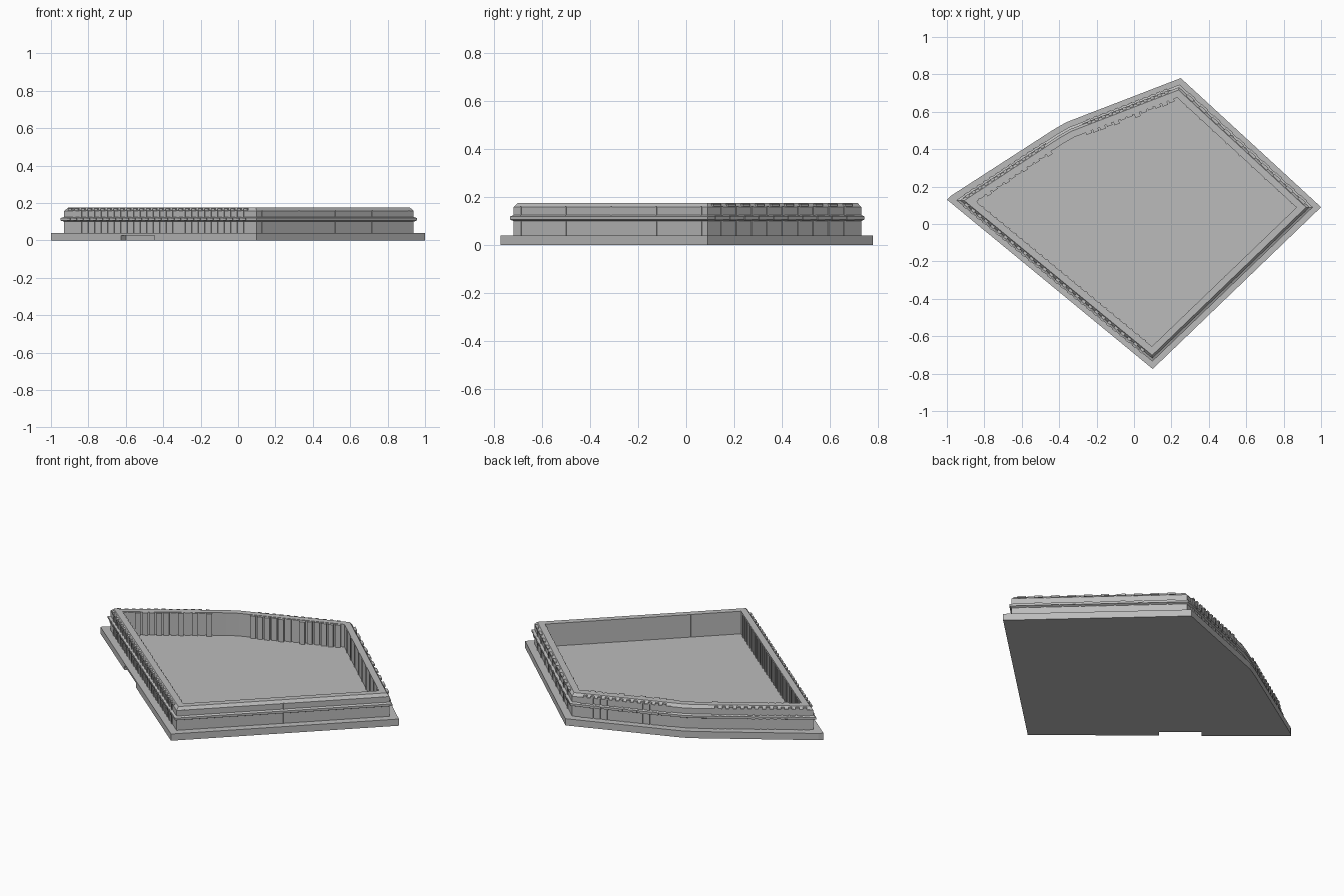
import bpy, bmesh, math, random
from mathutils import Vector, Matrix

random.seed(4)
if "Cube" in bpy.data.objects:
    bpy.data.objects.remove(bpy.data.objects["Cube"])

grey = bpy.data.materials.new("stone_grey")
grey.use_nodes = True
COLOUR = (0.5, 0.5, 0.5, 1)
grey.diffuse_color = COLOUR
grey.node_tree.nodes["Principled BSDF"].inputs["Base Color"].default_value = COLOUR

SOUTH, EAST, NORTH = Vector((0.1, -0.775)), Vector((1, 0.09)), Vector((0.25, 0.78))
BEND_A, BEND_B, WEST = Vector((-0.36, 0.545)), Vector((-0.43, 0.505)), Vector((-1, 0.13))
PLAN = [SOUTH, EAST, NORTH, BEND_A, BEND_B, WEST]
BASE_TOP, WALL_TOP = 0.04, 0.175


def finish(name, bm):
    bmesh.ops.recalc_face_normals(bm, faces=bm.faces)
    mesh = bpy.data.meshes.new(name)
    bm.to_mesh(mesh)
    bm.free()
    mesh.materials.append(grey)
    obj = bpy.data.objects.new(name, mesh)
    bpy.context.collection.objects.link(obj)
    return obj


def inward(a, b):
    d = (b - a).normalized()
    return d, Vector((-d.y, d.x))


def inset(points, dist):
    """Move every edge of a counterclockwise outline inward by dist."""
    result = []
    for i, p in enumerate(points):
        n1 = inward(points[i - 1], p)[1]
        n2 = inward(p, points[(i + 1) % len(points)])[1]
        result.append(p + (n1 + n2) * dist / (1 + n1.dot(n2)))
    return result


def add_box(bm, a, b, along, width, inset_from, inset_to, z0, z1):
    """Box standing on edge a-b, between two inset distances."""
    d, n = inward(a, b)
    c = a + d * along + n * (inset_from + inset_to) / 2
    turn = Matrix.Rotation(math.atan2(d.y, d.x), 4, "Z")
    size = Matrix.Diagonal((width, abs(inset_to - inset_from), z1 - z0, 1))
    place = Matrix.Translation((c.x, c.y, (z0 + z1) / 2))
    bmesh.ops.create_cube(bm, size=1, matrix=place @ turn @ size)


# Base slab with a clipped west corner
bm = bmesh.new()
outline = PLAN[:-1] + [Vector((-0.98, 0.15)), WEST, Vector((-0.985, 0.118))]
slab = bm.faces.new([bm.verts.new((p.x, p.y, 0)) for p in outline])
top = bmesh.ops.extrude_face_region(bm, geom=[slab])["geom"]
bmesh.ops.translate(bm, vec=(0, 0, BASE_TOP),
                    verts=[v for v in top if isinstance(v, bmesh.types.BMVert)])
base = finish("base_slab", bm)

# Shallow notch under the southwest edge
bm = bmesh.new()
add_box(bm, WEST, SOUTH, 0.6, 0.23, -0.04, 0.04, -0.05, 0.027)
cutter = finish("notch_cutter", bm)
cutter.hide_render = True
cut = base.modifiers.new("notch", "BOOLEAN")
cut.object, cut.operation, cut.solver = cutter, "DIFFERENCE", "EXACT"
bpy.context.view_layer.objects.active = base
bpy.ops.object.modifier_apply(modifier=cut.name)
bpy.data.objects.remove(cutter)

# Perimeter wall: one closed section (inset, height) carried round the plan
SECTION = [(0.042, 0.035), (0.042, 0.1), (0.03, 0.106), (0.03, 0.119), (0.042, 0.125),
           (0.042, 0.158), (0.055, WALL_TOP), (0.09, WALL_TOP), (0.09, 0.035)]
bm = bmesh.new()
rings = [[bm.verts.new((p.x, p.y, z)) for p in inset(PLAN, d)] for d, z in SECTION]
for r, ring in enumerate(rings):
    lower = rings[r - 1]
    for i in range(len(ring)):
        bm.faces.new((lower[i - 1], lower[i], ring[i], ring[i - 1]))
finish("perimeter_wall", bm)


# Upright ribs on both faces of each wall
def ribs(name, a, b, spacing, width, outer, inner, jitter=0.0, margin=0.13):
    bm = bmesh.new()
    length = (b - a).length
    count = max(1, round((length - 2 * margin) / spacing))
    for i in range(count + 1):
        along = margin + (length - 2 * margin) * i / count
        add_box(bm, a, b, along, width, 0.043, 0.042 - outer, BASE_TOP, 0.16)
        depth = inner + random.random() * jitter
        add_box(bm, a, b, along, width, 0.088, 0.09 + depth, BASE_TOP, WALL_TOP - 0.002)
    finish(name, bm)


ribs("southeast_wall_joints", SOUTH, EAST, 0.29, 0.006, 0.002, 0.002, margin=0.08)
ribs("northeast_wall_ribs", EAST, NORTH, 0.09, 0.012, 0.004, 0.004)
ribs("southwest_wall_ribs", WEST, SOUTH, 0.045, 0.014, 0.004, 0.005)
ribs("north_wall_ribs", NORTH, BEND_A, 0.04, 0.03, 0.004, 0.006, jitter=0.02, margin=0.09)
ribs("northwest_wall_ribs", BEND_B, WEST, 0.04, 0.03, 0.004, 0.004, jitter=0.012, margin=0.09)

# Studs along the middle band and under the coping
for name, a, b, spacing in (("northeast_studs", EAST, NORTH, 0.09),
                            ("southwest_studs", WEST, SOUTH, 0.045),
                            ("north_studs", NORTH, BEND_A, 0.04),
                            ("northwest_studs", BEND_B, WEST, 0.04)):
    bm = bmesh.new()
    steps = int(((b - a).length - 0.2) / spacing)
    for i in range(steps + 1):
        add_box(bm, a, b, 0.1 + i * spacing, spacing * 0.5, 0.026, 0.04, 0.105, 0.12)
        add_box(bm, a, b, 0.1 + i * spacing, spacing * 0.5, 0.037, 0.055, 0.16, 0.17)
    finish(name, bm)
